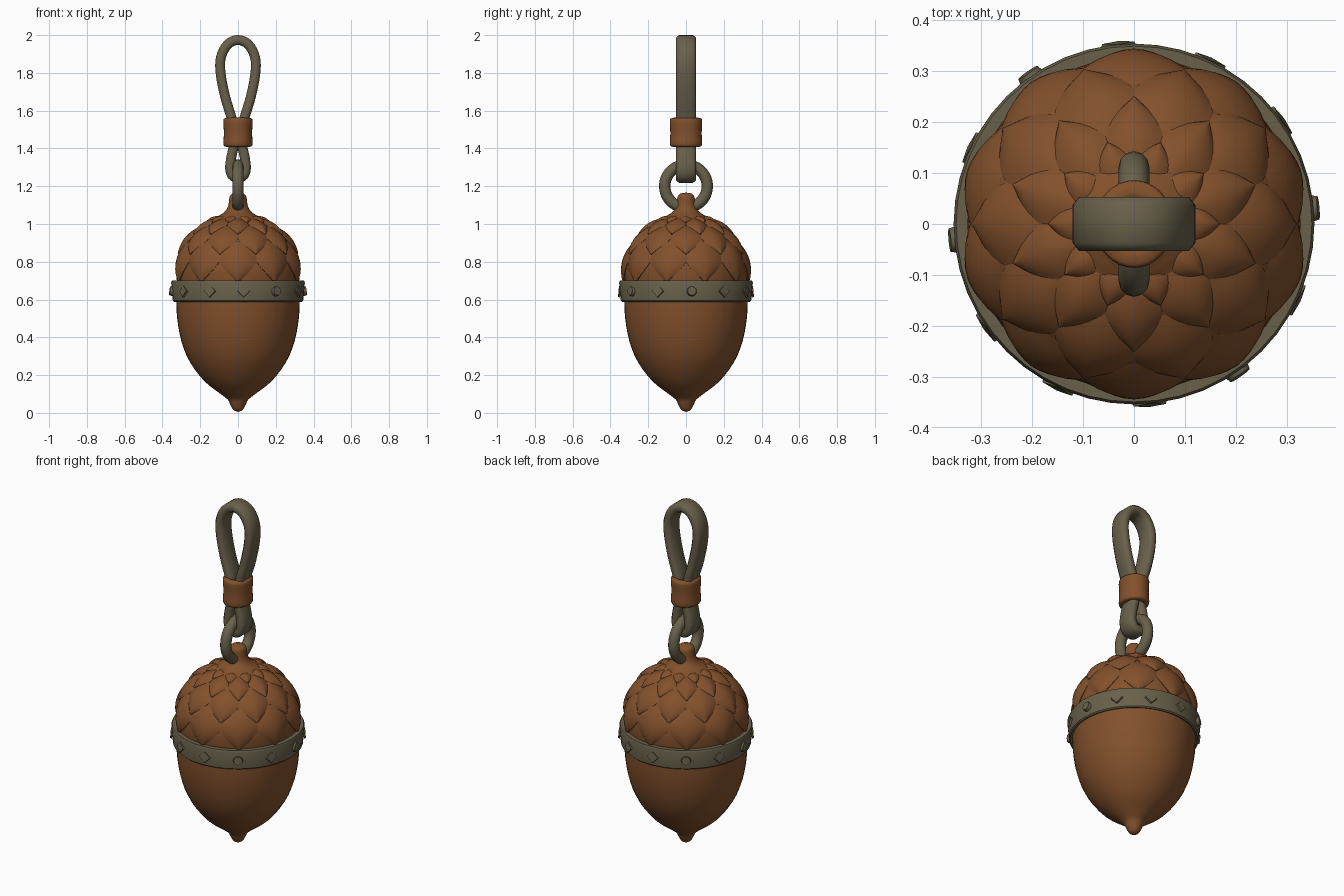
import bpy, bmesh, math
from mathutils import Vector, Matrix

if "Cube" in bpy.data.objects:
    bpy.data.objects.remove(bpy.data.objects["Cube"])


def material(name, rgb):
    m = bpy.data.materials.new(name)
    m.diffuse_color = (*rgb, 1)
    m.use_nodes = True
    m.node_tree.nodes["Principled BSDF"].inputs["Base Color"].default_value = m.diffuse_color
    return m


BROWN = material("acorn_brown", (0.225, 0.082, 0.025))
OLIVE = material("olive_grey", (0.138, 0.118, 0.069))


def finish(name, bm, mat, angle=40):
    bmesh.ops.recalc_face_normals(bm, faces=bm.faces)
    me = bpy.data.meshes.new(name)
    bm.to_mesh(me)
    bm.free()
    ob = bpy.data.objects.new(name, me)
    bpy.context.collection.objects.link(ob)
    me.materials.append(mat)
    bpy.ops.object.select_all(action='DESELECT')
    ob.select_set(True)
    bpy.context.view_layer.objects.active = ob
    bpy.ops.object.shade_smooth_by_angle(angle=math.radians(angle))
    return ob


def spline(pts, steps=3, closed=False):
    """Smooth curve through 2D points."""
    n, out = len(pts), []
    for i in range(n if closed else n - 1):
        ids = [(i + k) % n if closed else min(max(i + k, 0), n - 1) for k in (-1, 0, 1, 2)]
        a, b, c, d = (Vector(pts[j]) for j in ids)
        for s in range(steps):
            t = s / steps
            out.append(0.5 * (2 * b + (c - a) * t + (2 * a - 5 * b + 4 * c - d) * t * t
                              + (3 * b - a - 3 * c + d) * t ** 3))
    if not closed:
        out.append(Vector(pts[-1]))
    return out


def bridge(bm, rings, close_rings=False):
    n = len(rings[0])
    for k in range(len(rings) if close_rings else len(rings) - 1):
        a, b = rings[k], rings[(k + 1) % len(rings)]
        for i in range(n):
            j = (i + 1) % n
            bm.faces.new((a[i], a[j], b[j], b[i]))


def lathe(name, profile, mat, seg=48, loop=False, sx=1.0):
    bm = bmesh.new()
    rings = [[bm.verts.new((sx * r * math.cos(2 * math.pi * i / seg),
                            r * math.sin(2 * math.pi * i / seg), z)) for i in range(seg)]
             for r, z in profile]
    bridge(bm, rings, loop)
    bmesh.ops.remove_doubles(bm, verts=bm.verts, dist=0.0001)
    return finish(name, bm, mat)


# Nut body with pointed tip
lathe("nut", spline([(0, 0.005), (0.025, 0.016), (0.042, 0.045), (0.056, 0.072), (0.1, 0.106),
                     (0.18, 0.17), (0.255, 0.27), (0.3, 0.38), (0.322, 0.5), (0.327, 0.6),
                     (0.327, 0.67)]), BROWN)


# Cap dome and stem
def dome(deg, lift=0.0):
    a = math.radians(deg)
    return (0.327 + lift) * math.cos(a), 0.74 + (0.305 + lift) * math.sin(a)


lathe("cap", [dome(d) for d in range(-12, 67, 6)]
      + spline([(0.105, 1.042), (0.07, 1.065), (0.052, 1.095), (0.047, 1.13), (0.043, 1.148),
                (0.028, 1.162), (0, 1.166)]), BROWN)


# Overlapping pointed cap scales whose edges sink into the dome
def scale_row(name, tip, length, count, offset):
    bm = bmesh.new()
    nu, nv = 8, 10
    half = math.pi / count * 1.08
    for k in range(count):
        centre = 2 * math.pi * k / count + offset
        grid = []
        for j in range(nv + 1):
            v = j / nv
            if v < 0.45:
                w = 0.75 + 0.25 * math.sin(math.pi * v / 0.9)
            else:
                s = (v - 0.45) / 0.55
                w = max(0.03, 0.5 * (1 - s) + 0.5 * math.cos(s * math.pi / 2))
            row = []
            for i in range(nu + 1):
                u = 2 * i / nu - 1
                bulge = math.sin(math.pi * min(1, 0.1 + 0.8 * v))
                lift = -0.004 + 0.01 * v + 0.017 * (1 - abs(u) ** 1.6) * bulge
                r, z = dome(tip + length * (1 - v), lift)
                a = centre + u * half * w
                row.append(bm.verts.new((r * math.cos(a), r * math.sin(a), z)))
            grid.append(row)
        for j in range(nv):
            for i in range(nu):
                bm.faces.new((grid[j][i], grid[j][i + 1], grid[j + 1][i + 1], grid[j + 1][i]))
        # Underside lip from the pointed edge back to the dome
        edge = [grid[j][0] for j in range(4, nv + 1)] + [grid[nv][i] for i in range(1, nu)] \
            + [grid[j][nu] for j in range(nv, 3, -1)]
        mid = Vector((0, 0, 0.74))
        low = [bm.verts.new(mid + (p.co - mid) * 0.965) for p in edge]
        for i in range(len(edge) - 1):
            bm.faces.new((edge[i], edge[i + 1], low[i + 1], low[i]))
    finish(name, bm, BROWN)


STEP = math.pi / 10
for n, (tip, length) in enumerate([(-9, 42), (19, 36), (42, 30), (60, 16)]):
    scale_row(f"cap_scales_{n + 1}", tip, length, 10, STEP * ((n + 1) % 2))

# Metal band around the cap edge
lathe("band", [(0.32, 0.595), (0.338, 0.588), (0.345, 0.594), (0.354, 0.69),
               (0.349, 0.702), (0.32, 0.702)], OLIVE, loop=True)

# Round studs and diamond plates on the band
for k in range(12):
    disc = k in (0, 4, 6, 10)
    bm = bmesh.new()
    bmesh.ops.create_cone(bm, cap_ends=True, segments=16 if disc else 4,
                          radius1=0.028 if disc else 0.034, radius2=0.023 if disc else 0.032,
                          depth=0.022 if disc else 0.01)
    a = math.radians(5 + 30 * k)
    bm.transform(Matrix.Rotation(a, 4, 'Z') @ Matrix.Translation((0.352, 0, 0.645))
                 @ Matrix.Rotation(math.radians(84), 4, 'Y'))
    finish(f"{'round_stud' if disc else 'diamond_plate'}_{k + 1}", bm, OLIVE, 30)

# Ring through the stem
bm = bmesh.new()
rings = []
for i in range(36):
    a = 2 * math.pi * i / 36
    rings.append([])
    for j in range(12):
        b = 2 * math.pi * j / 12
        r = 0.113 + 0.03 * math.cos(b)
        rings[-1].append(bm.verts.new((0.03 * math.sin(b), r * math.cos(a), 1.2 + r * math.sin(a))))
bridge(bm, rings, True)
finish("ring", bm, OLIVE)

# Folded strap: closed loop with a rounded rectangular section
side = [(0.055, 1.95), (0.091, 1.88), (0.091, 1.79), (0.067, 1.67), (0.034, 1.56), (0.024, 1.49),
        (0.022, 1.42), (0.036, 1.35), (0.042, 1.295), (0.03, 1.257)]
loop = [(0, 1.974)] + side + [(0, 1.244)] + [(-x, z) for x, z in reversed(side)]
path = spline(loop, 4, True)
H = 0.026
section = [(-H, -0.037), (-H * 0.5, -0.053), (H * 0.5, -0.053), (H, -0.037),
           (H, 0.037), (H * 0.5, 0.053), (-H * 0.5, 0.053), (-H, 0.037)]
bm = bmesh.new()
rings = []
for i, p in enumerate(path):
    t = (path[(i + 1) % len(path)] - path[i - 1]).normalized()
    nrm = Vector((-t.y, t.x))
    rings.append([bm.verts.new((p.x + nrm.x * s, y, p.y + nrm.y * s)) for s, y in section])
bridge(bm, rings, True)
finish("strap", bm, OLIVE, 60)

# Collar wrapped round the strap
lathe("collar", spline([(0.045, 1.42), (0.055, 1.41), (0.076, 1.41), (0.086, 1.424), (0.083, 1.48),
                        (0.086, 1.546), (0.077, 1.56), (0.055, 1.562), (0.045, 1.55)]),
      BROWN, 32, sx=0.9)
